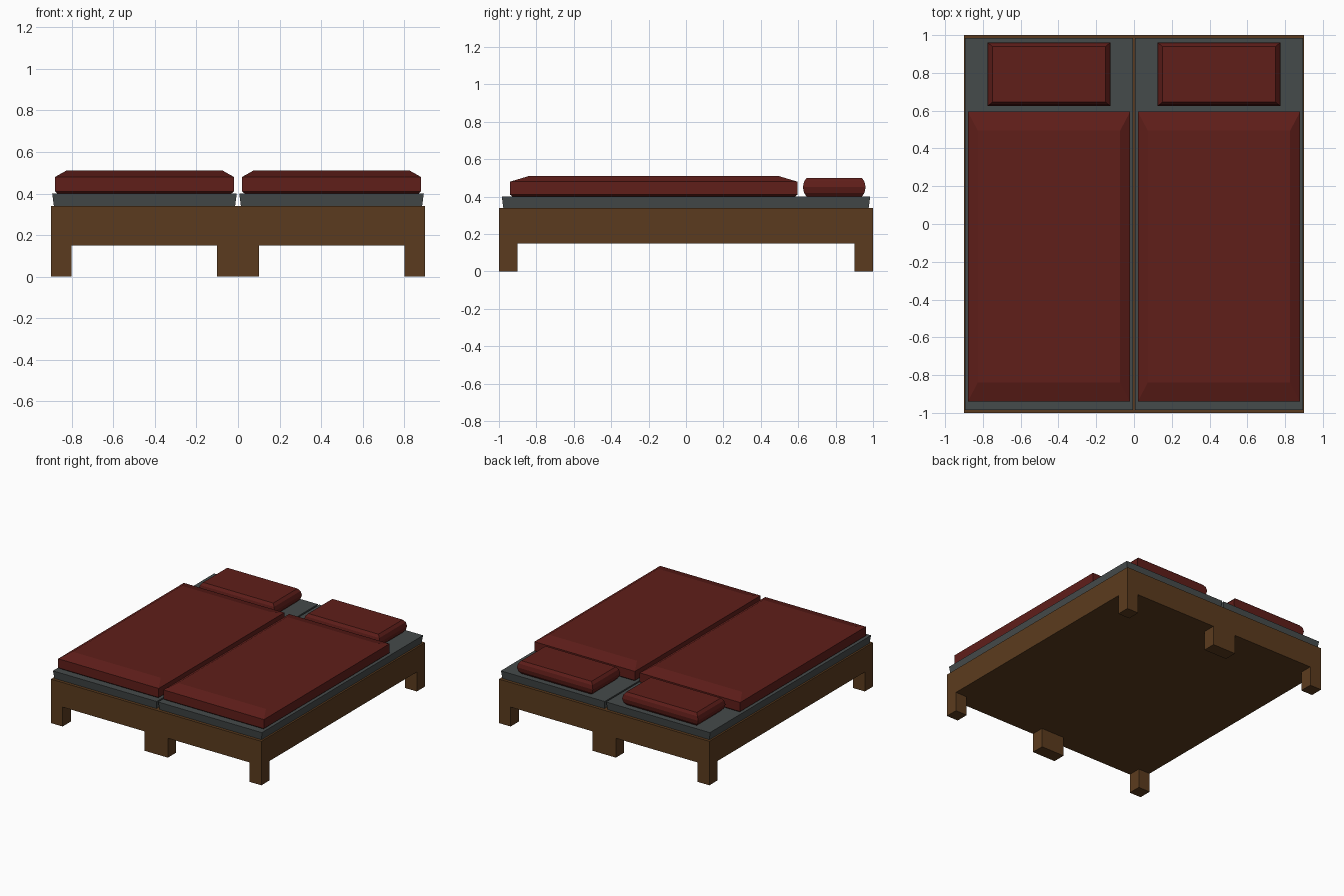
import bpy, bmesh

if "Cube" in bpy.data.objects:
    bpy.data.objects.remove(bpy.data.objects["Cube"])


def material(name, rgb):
    m = bpy.data.materials.new(name)
    m.diffuse_color = (*rgb, 1)
    m.use_nodes = True
    m.node_tree.nodes["Principled BSDF"].inputs["Base Color"].default_value = m.diffuse_color
    return m


WOOD = material("brown_wood", (0.105, 0.044, 0.013))
GREY = material("grey_fabric", (0.06, 0.07, 0.07))
RED = material("red_fabric", (0.115, 0.013, 0.010))


def loft(name, x, y, rings, mat):
    """Stack rectangular rings (z, x inset, y inset) into a closed solid."""
    bm = bmesh.new()
    prev = None
    for z, ix, iy in rings:
        x0, x1, y0, y1 = x[0] + ix, x[1] - ix, y[0] + iy, y[1] - iy
        ring = [bm.verts.new((a, b, z))
                for a, b in ((x0, y0), (x1, y0), (x1, y1), (x0, y1))]
        if prev is None:
            bm.faces.new(ring[::-1])
        else:
            for i in range(4):
                j = (i + 1) % 4
                bm.faces.new((prev[i], prev[j], ring[j], ring[i]))
        prev = ring
    bm.faces.new(prev)
    mesh = bpy.data.meshes.new(name)
    bm.to_mesh(mesh)
    bm.free()
    mesh.materials.append(mat)
    obj = bpy.data.objects.new(name, mesh)
    bpy.context.collection.objects.link(obj)
    return obj


def box(name, x, y, z, mat):
    return loft(name, x, y, [(z[0], 0, 0), (z[1], 0, 0)], mat)


# Bed frame
box("bed_frame", (-0.9, 0.9), (-1, 1), (0.15, 0.34), WOOD)

# Corner legs and double-width middle legs at both ends
for end, y in (("front", (-1, -0.9)), ("back", (0.9, 1))):
    for side, x in (("left", (-0.9, -0.8)), ("middle", (-0.1, 0.1)),
                    ("right", (0.8, 0.9))):
        box(f"{end}_{side}_leg", x, y, (0, 0.15), WOOD)


def span(sign, a, b):
    return tuple(sorted((sign * a, sign * b)))


for side, s in (("left", -1), ("right", 1)):
    # Mattress, slightly narrower at its base
    loft(f"{side}_mattress", span(s, 0.006, 0.894), (-0.985, 0.985),
         [(0.34, 0.008, 0.008), (0.40, 0, 0)], GREY)
    # Duvet with bevelled top
    loft(f"{side}_duvet", span(s, 0.02, 0.88), (-0.94, 0.595),
         [(0.40, 0.012, 0.012), (0.41, 0, 0), (0.48, 0, 0),
          (0.51, 0.053, 0.10)], RED)
    # Pillow with faceted, bulging sides
    loft(f"{side}_pillow", span(s, 0.125, 0.775), (0.625, 0.96),
         [(0.40, 0.025, 0.02), (0.42, 0.008, 0.006), (0.45, 0, 0),
          (0.48, 0.008, 0.006), (0.50, 0.025, 0.02)], RED)
